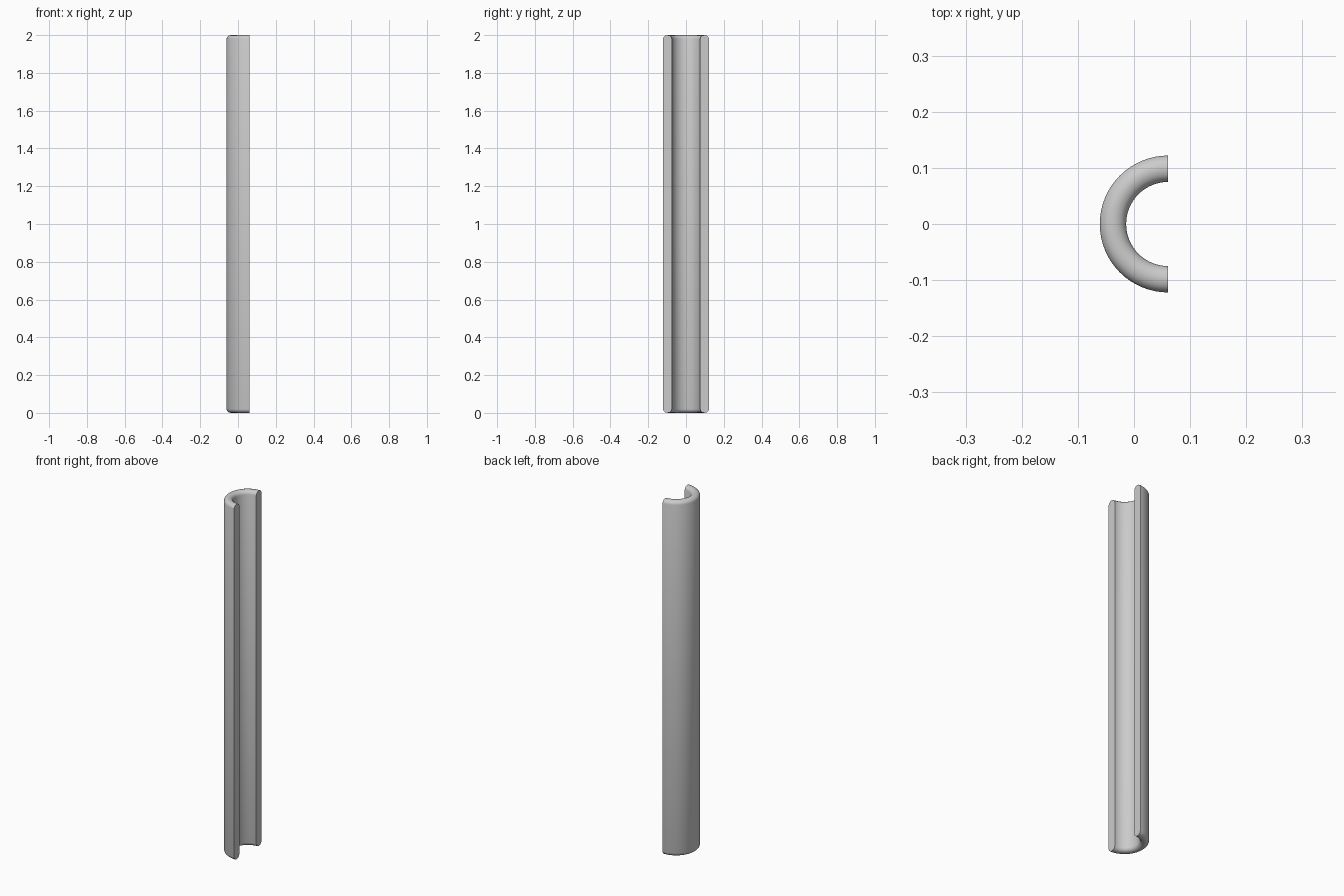
import bpy, bmesh, math
from mathutils import Vector, Matrix

if "Cube" in bpy.data.objects:
    bpy.data.objects.remove(bpy.data.objects["Cube"])

R_OUT, R_IN, HEIGHT = 0.122, 0.075, 2.0
CENTRE_X = 0.061
ROUND = 0.02          # height of the rounded rim
ARC_STEPS, SPIN_STEPS = 6, 32
mid, half = (R_OUT + R_IN) / 2, (R_OUT - R_IN) / 2

# Wall cross-section: a long strip with rounded top and bottom
profile = []
for base_z, start in ((HEIGHT - ROUND, 0), (ROUND, math.pi)):
    for i in range(ARC_STEPS + 1):
        a = start + math.pi * i / ARC_STEPS
        profile.append((mid + half * math.cos(a), base_z + ROUND * math.sin(a)))

# Sweep the section through a half turn, then close both cut faces
bm = bmesh.new()
rings = []
for s in range(SPIN_STEPS + 1):
    a = math.pi / 2 + math.pi * s / SPIN_STEPS
    rings.append([bm.verts.new((CENTRE_X + r * math.cos(a), r * math.sin(a), z))
                  for r, z in profile])
n = len(profile)
for r0, r1 in zip(rings, rings[1:]):
    for i in range(n):
        j = (i + 1) % n
        bm.faces.new((r0[i], r0[j], r1[j], r1[i]))
bm.faces.new(rings[0])
bm.faces.new(rings[-1][::-1])
bmesh.ops.recalc_face_normals(bm, faces=bm.faces)

mesh = bpy.data.meshes.new("half_pipe")
bm.to_mesh(mesh)
bm.free()
half_pipe = bpy.data.objects.new("half_pipe", mesh)
bpy.context.collection.objects.link(half_pipe)

# Smooth curved walls, crisp cut edges
bpy.context.view_layer.objects.active = half_pipe
half_pipe.select_set(True)
bpy.ops.object.shade_smooth_by_angle(angle=math.radians(40))
